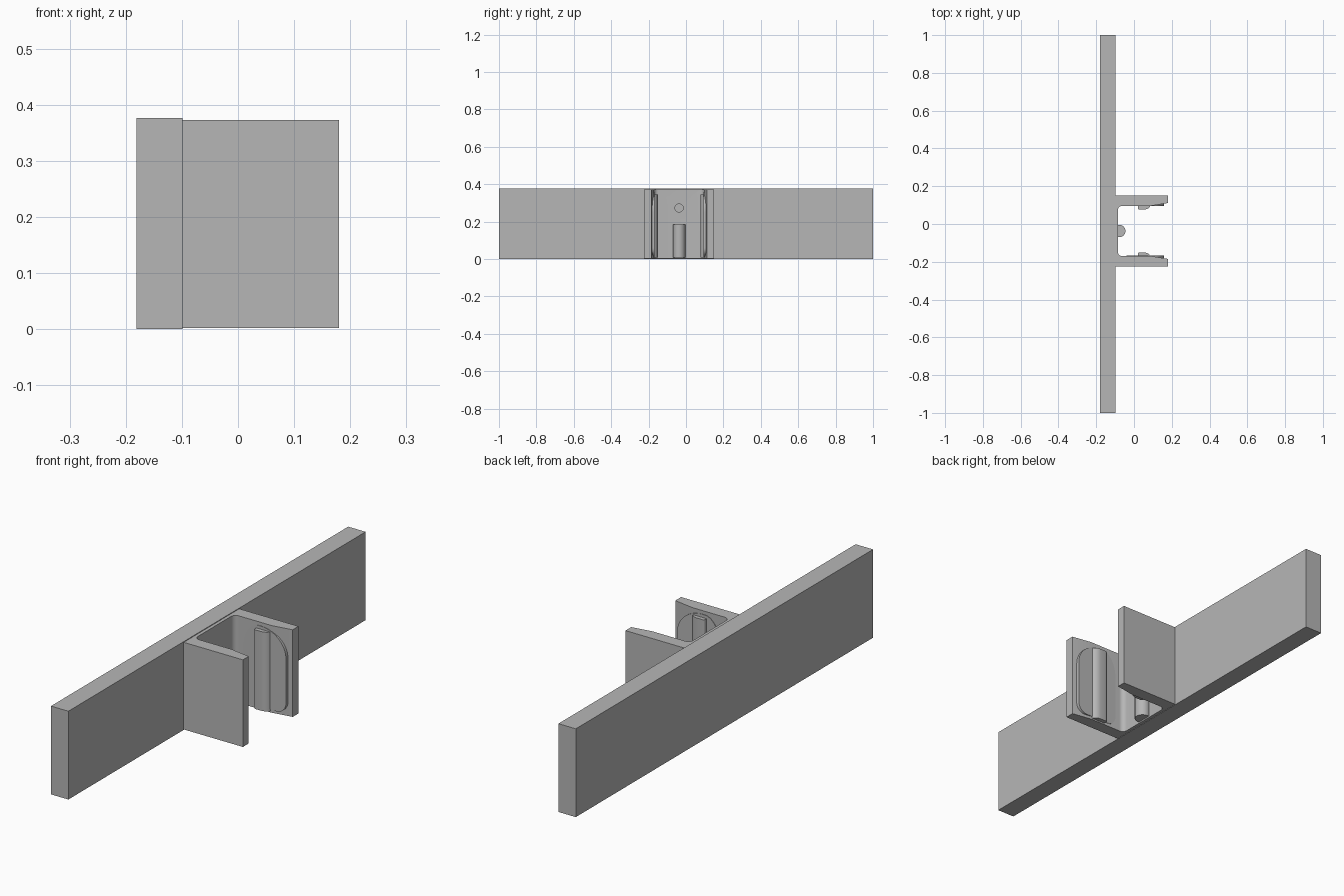
import bpy, bmesh
from math import sin, cos, radians
from mathutils import Vector

old = bpy.data.objects.get("Cube")
if old:
    bpy.data.objects.remove(old, do_unlink=True)

grey = bpy.data.materials.new("plain grey")
grey.use_nodes = True
grey.diffuse_color = (0.47, 0.47, 0.47, 1)
grey.node_tree.nodes["Principled BSDF"].inputs["Base Color"].default_value = (0.47, 0.47, 0.47, 1)

YC = -0.037          # centre line of the clip
CLIP_Z = (0.002, 0.373)


def prism(name, points, offset):
    """Extrude a closed 3D outline along an offset vector."""
    bm = bmesh.new()
    face = bm.faces.new([bm.verts.new(p) for p in points])
    new = bmesh.ops.extrude_face_region(bm, geom=[face])["geom"]
    verts = [g for g in new if isinstance(g, bmesh.types.BMVert)]
    bmesh.ops.translate(bm, vec=Vector(offset), verts=verts)
    bmesh.ops.recalc_face_normals(bm, faces=bm.faces)
    mesh = bpy.data.meshes.new(name)
    bm.to_mesh(mesh)
    bm.free()
    mesh.materials.append(grey)
    obj = bpy.data.objects.new(name, mesh)
    bpy.context.collection.objects.link(obj)
    return obj


def arc(cx, cy, rx, ry, start, end, steps=12):
    angles = [radians(start + (end - start) * i / steps) for i in range(steps + 1)]
    return [(cx + rx * cos(a), cy + ry * sin(a)) for a in angles]


def smooth(obj):
    bpy.ops.object.select_all(action="DESELECT")
    obj.select_set(True)
    bpy.context.view_layer.objects.active = obj
    bpy.ops.object.shade_smooth_by_angle(angle=radians(30))


# Long flat bar
prism("bar", [(-0.181, -1, 0), (-0.099, -1, 0), (-0.099, 1, 0), (-0.181, 1, 0)], (0, 0, 0.376))

# U-shaped clip: half outline with filleted inner corner and tapered tip
half = [(-0.099, 0.187), (0.18, 0.187), (0.18, 0.148), (0.09, 0.133)]
half += arc(-0.063, 0.111, 0.022, 0.022, 90, 180, 6)
outline = half + [(x, -v) for x, v in reversed(half)]
clip = prism("clip", [(x, YC + v, CLIP_Z[0]) for x, v in outline], (0, 0, CLIP_Z[1] - CLIP_Z[0]))

# Shallow round hole in the clip's back wall
hole = prism("hole_cutter", [(-0.12, y, z) for y, z in arc(YC, 0.273, 0.022, 0.022, 0, 345, 23)],
             (0.08, 0, 0))
hole.hide_render = True
hole.hide_viewport = True
cut = clip.modifiers.new("hole", "BOOLEAN")
cut.operation = "DIFFERENCE"
cut.object = hole
cut.solver = "EXACT"
smooth(clip)

# Half-round stop post against the back wall
post = prism("stop_post", [(x, y, 0.008) for x, y in arc(-0.078, YC, 0.033, 0.033, 0, 345, 23)],
             (0, 0, 0.176))
smooth(post)

# Rounded pads and gripping ridges on the inside of both arms
pad = arc(0.115, 0.06, 0.045, 0.045, -90, 0) + arc(0.04, 0.25, 0.12, 0.108, 0, 90)
pad += arc(0.03, 0.25, 0.07, 0.108, 90, 180) + arc(0.0, 0.06, 0.04, 0.045, 180, 270)
ridge = [(0.02, 0.145), (0.02, 0.122)] + arc(0.028, 0.122, 0.008, 0.008, 180, 270, 4)
ridge += arc(0.055, 0.144, 0.034, 0.03, -90, 0, 8)
for side, label in ((1, "back"), (-1, "front")):
    p = prism(label + "_pad", [(x, YC + side * 0.131, z) for x, z in pad], (0, side * 0.025, 0))
    r = prism(label + "_ridge", [(x, YC + side * v, 0.008) for x, v in ridge], (0, 0, 0.337))
    smooth(p)
    smooth(r)
